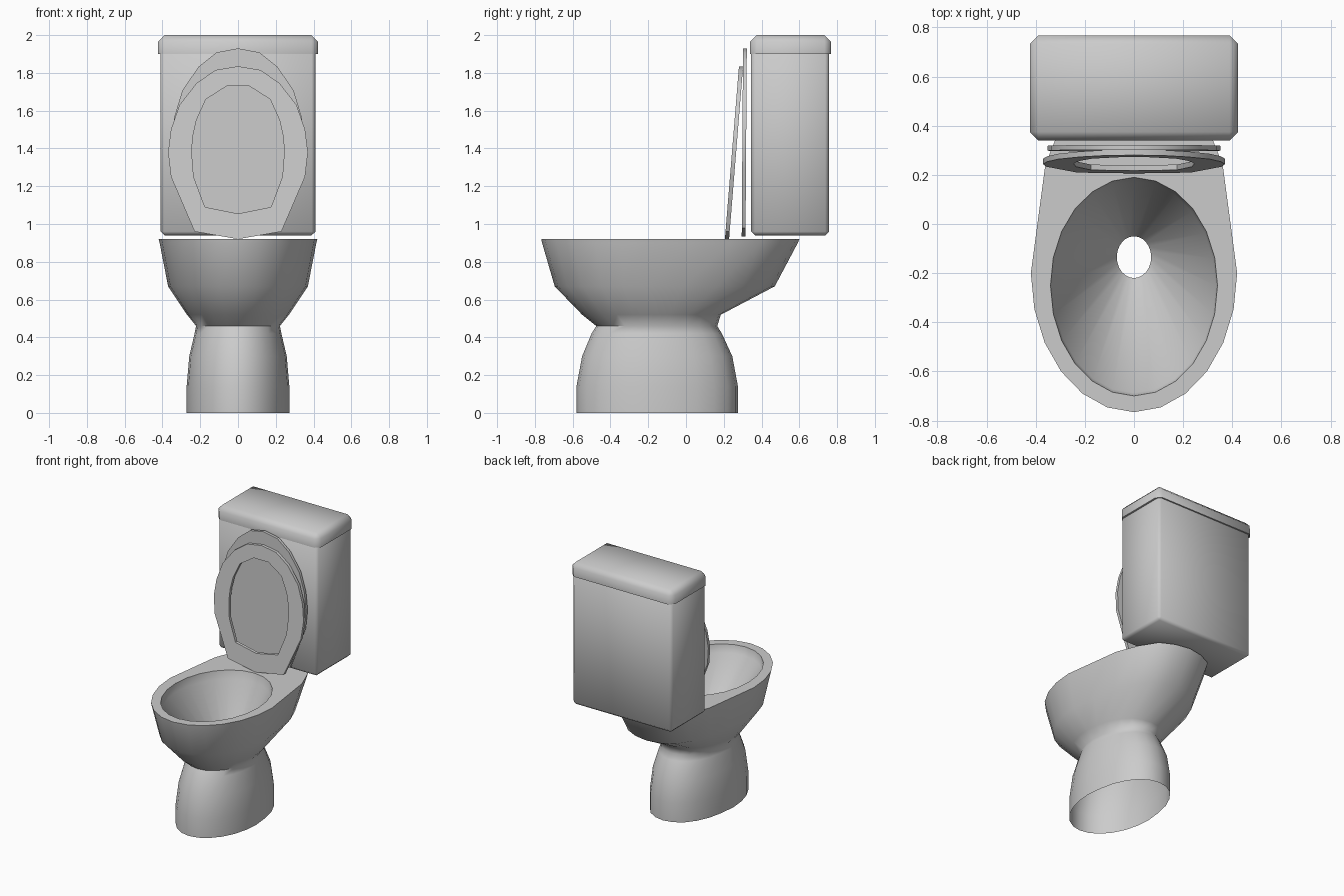
import bpy, bmesh
from math import sin, cos, pi, radians

if "Cube" in bpy.data.objects:
    bpy.data.objects.remove(bpy.data.objects["Cube"])


def finish(name, bm, angle):
    bmesh.ops.recalc_face_normals(bm, faces=bm.faces)
    me = bpy.data.meshes.new(name)
    bm.to_mesh(me)
    bm.free()
    ob = bpy.data.objects.new(name, me)
    bpy.context.collection.objects.link(ob)
    bpy.ops.object.select_all(action='DESELECT')
    ob.select_set(True)
    bpy.context.view_layer.objects.active = ob
    bpy.ops.object.shade_smooth_by_angle(angle=radians(angle))
    return ob


def mirrored(half):
    """Close a half outline whose first and last points lie on x = 0."""
    return half + [(-x, y) for x, y in half[-2:0:-1]]


def bridge(bm, a, b):
    n = len(a)
    for i in range(n):
        j = (i + 1) % n
        bm.faces.new((a[i], a[j], b[j], b[i]))


# Bowl and pedestal: lofted rings with a round front and a tapering back
TAPER = [(.93, .275), (.86, .55), (.71, .75), (.52, .91), (.27, .975), (0, 1)]


def ring(bm, z, w, front, mid, back, taper):
    half = []
    for i in range(7):
        a = i * pi / 12
        half.append((w * sin(a), mid - (mid - front) * cos(a)))
    for i, (tx, ty) in enumerate(TAPER):
        a = (i + 1) * pi / 12
        x = cos(a) * (1 - taper) + tx * taper
        y = sin(a) * (1 - taper) + ty * taper
        half.append((w * x, mid + (back - mid) * y))
    half[0] = (0, half[0][1])
    half[-1] = (0, half[-1][1])
    return [bm.verts.new((x, y, z)) for x, y in mirrored(half)]


bm = bmesh.new()
sections = [  # z, half width, front, widest y, back, taper
    (0, .272, -.58, -.17, .275, .3),
    (.14, .272, -.58, -.17, .275, .3),
    (.30, .258, -.55, -.17, .245, .3),
    (.42, .23, -.50, -.17, .19, .2),
    (.46, .222, -.475, -.17, .165, .2),
    (.52, .27, -.55, -.18, .185, .3),
    (.67, .37, -.695, -.2, .47, .9),
    (.90, .415, -.762, -.2, .592, 1),
    (.92, .42, -.766, -.2, .60, 1),
    (.92, .34, -.70, -.25, .19, 0),
    (.86, .332, -.688, -.25, .175, 0),
    (.45, .07, -.22, -.135, -.05, 0),
]
rings = [ring(bm, *s) for s in sections]
for a, b in zip(rings, rings[1:]):
    bridge(bm, a, b)
finish("bowl", bm, 55)


# Seat and cover: flat outlines leaning back
def slab(name, outer, inner, z0, y0, z1, y1, thick):
    bm = bmesh.new()

    def loop(half, off):
        return [bm.verts.new((x, y0 + (y1 - y0) * (z - z0) / (z1 - z0) + off, z))
                for x, z in mirrored(half)]
    fo, bo = loop(outer, 0), loop(outer, thick)
    bridge(bm, fo, bo)
    if inner:
        fi, bi = loop(inner, 0), loop(inner, thick)
        bridge(bm, fi, bi)
        bridge(bm, fo, fi)
        bridge(bm, bo, bi)
    else:
        bm.faces.new(fo)
        bm.faces.new(bo)
    return finish(name, bm, 30)


seat_outer = [(0, 1.835), (.12, 1.815), (.22, 1.745), (.31, 1.63), (.355, 1.50),
              (.37, 1.38), (.355, 1.25), (.23, .96), (0, .92)]
seat_inner = [(0, 1.73), (.06, 1.73), (.17, 1.66), (.22, 1.55), (.24, 1.46),
              (.245, 1.38), (.235, 1.25), (.175, 1.09), (0, 1.055)]
slab("seat", seat_outer, seat_inner, .92, .206, 1.83, .28, .022)

cover_outer = [(x * .95, .935 + (z - .92) * .995 / .915) for x, z in seat_outer]
slab("cover", cover_outer, None, .935, .295, 1.93, .302, .02)


# Tank and its lid
def box(name, x, y0, y1, z0, z1, bevel, segments, open_bottom_edge):
    bm = bmesh.new()
    bmesh.ops.create_cube(bm, size=1)
    for v in bm.verts:
        v.co = (v.co.x * 2 * x, (y0 + y1) / 2 + v.co.y * (y1 - y0),
                (z0 + z1) / 2 + v.co.z * (z1 - z0))
    edges = [e for e in bm.edges
             if not (open_bottom_edge and all(v.co.z < z0 + .001 for v in e.verts))]
    bmesh.ops.bevel(bm, geom=edges, offset=bevel, segments=segments,
                    profile=.5, affect='EDGES')
    return finish(name, bm, 50)


box("tank", .41, .345, .757, .94, 1.92, .02, 1, False)
box("tank_lid", .424, .34, .768, 1.90, 2.0, .035, 1, True)
